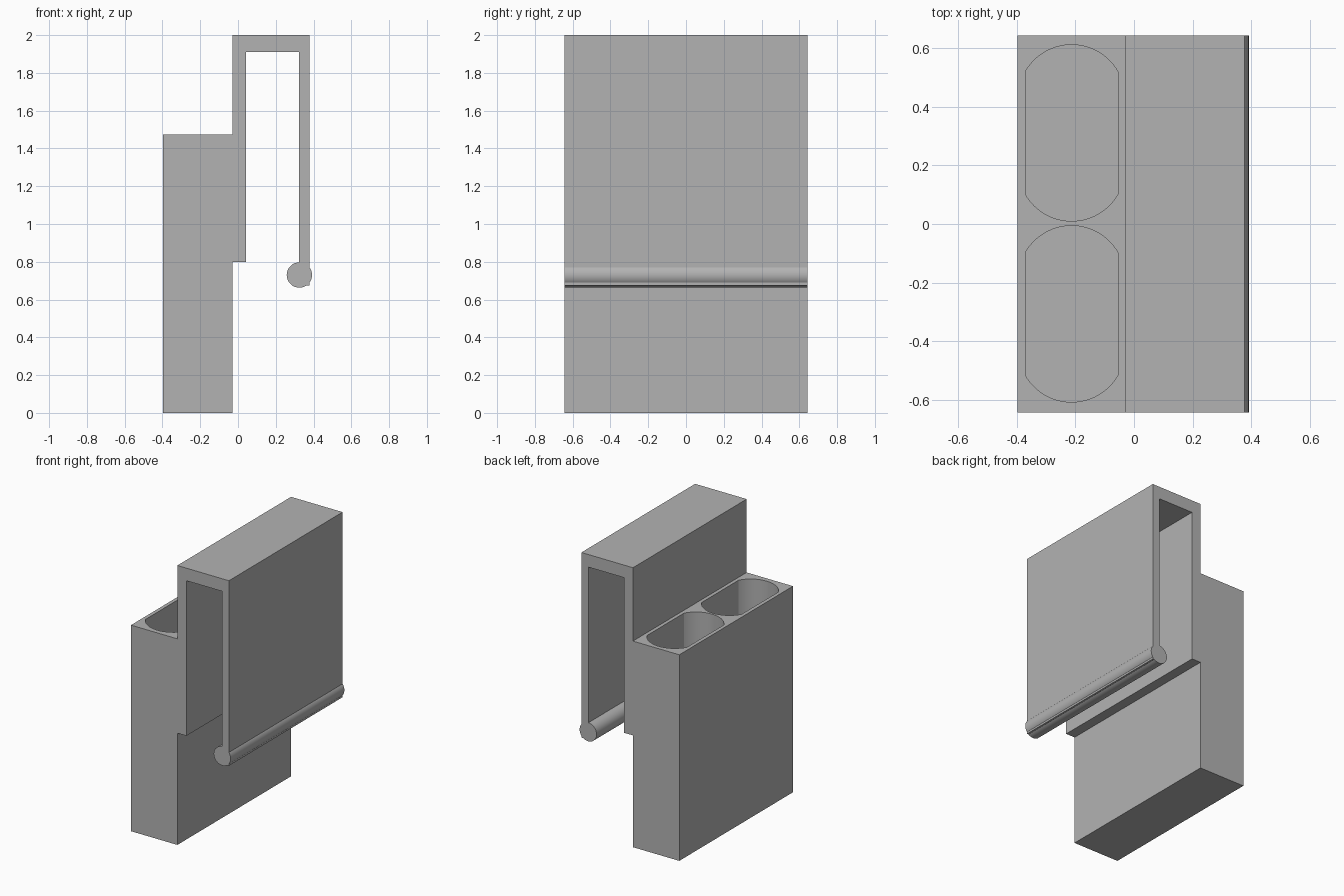
import bpy
import bmesh
import math

cube = bpy.data.objects.get("Cube")
if cube:
    bpy.data.objects.remove(cube, do_unlink=True)

HALF_DEPTH = 0.643
BODY_TOP = 1.475
POCKET_FLOOR = 0.18

grey = bpy.data.materials.new("plain grey")
grey.use_nodes = True
COLOUR = (0.45, 0.45, 0.45, 1)
grey.diffuse_color = COLOUR
grey.node_tree.nodes["Principled BSDF"].inputs["Base Color"].default_value = COLOUR


def prism(name, outline, offset):
    """Extrude a closed 3D outline along an offset."""
    bm = bmesh.new()
    face = bm.faces.new([bm.verts.new(p) for p in outline])
    moved = bmesh.ops.extrude_face_region(bm, geom=[face])["geom"]
    verts = [v for v in moved if isinstance(v, bmesh.types.BMVert)]
    bmesh.ops.translate(bm, verts=verts, vec=offset)
    bmesh.ops.recalc_face_normals(bm, faces=bm.faces)
    mesh = bpy.data.meshes.new(name)
    bm.to_mesh(mesh)
    bm.free()
    mesh.materials.append(grey)
    obj = bpy.data.objects.new(name, mesh)
    bpy.context.collection.objects.link(obj)
    return obj


def arc(cx, cy, radius, start, end, steps):
    angles = [math.radians(start + (end - start) * i / steps) for i in range(steps + 1)]
    return [(cx + radius * math.cos(a), cy + radius * math.sin(a)) for a in angles]


def combine(target, tool, operation):
    mod = target.modifiers.new(tool.name, "BOOLEAN")
    mod.operation = operation
    mod.solver = "EXACT"
    mod.object = tool
    bpy.context.view_layer.objects.active = target
    bpy.ops.object.modifier_apply(modifier=mod.name)
    bpy.data.objects.remove(tool, do_unlink=True)


# Body with the over-the-edge hook, as one side profile
profile = [(-0.397, 0), (-0.03, 0), (-0.03, 0.8), (0.042, 0.8), (0.042, 1.91),
           (0.322, 1.91), (0.322, 0.675), (0.378, 0.675), (0.378, 2),
           (-0.03, 2), (-0.03, BODY_TOP), (-0.397, BODY_TOP)]
along = (0, 2 * HALF_DEPTH, 0)
holder = prism("clip_on_holder", [(x, -HALF_DEPTH, z) for x, z in profile], along)

# Round bead along the lower edge of the hook
bead_ring = arc(0.325, 0.73, 0.067, 0, 360, 64)[:-1]
bead = prism("hook_bead", [(x, -HALF_DEPTH, z) for x, z in bead_ring], along)
combine(holder, bead, "UNION")

# Two pockets with bowed ends
for label, centre in (("front", -0.307), ("back", 0.311)):
    ring = (arc(-0.213, centre + 0.119, 0.182, 30, 150, 32)
            + arc(-0.213, centre - 0.119, 0.182, 210, 330, 32))
    cutter = prism(label + "_pocket", [(x, y, POCKET_FLOOR) for x, y in ring],
                   (0, 0, BODY_TOP))
    cutter.hide_render = True
    combine(holder, cutter, "DIFFERENCE")

# Smooth curves, crisp edges
bpy.ops.object.select_all(action="DESELECT")
holder.select_set(True)
bpy.context.view_layer.objects.active = holder
bpy.ops.object.shade_smooth_by_angle(angle=math.radians(20))
